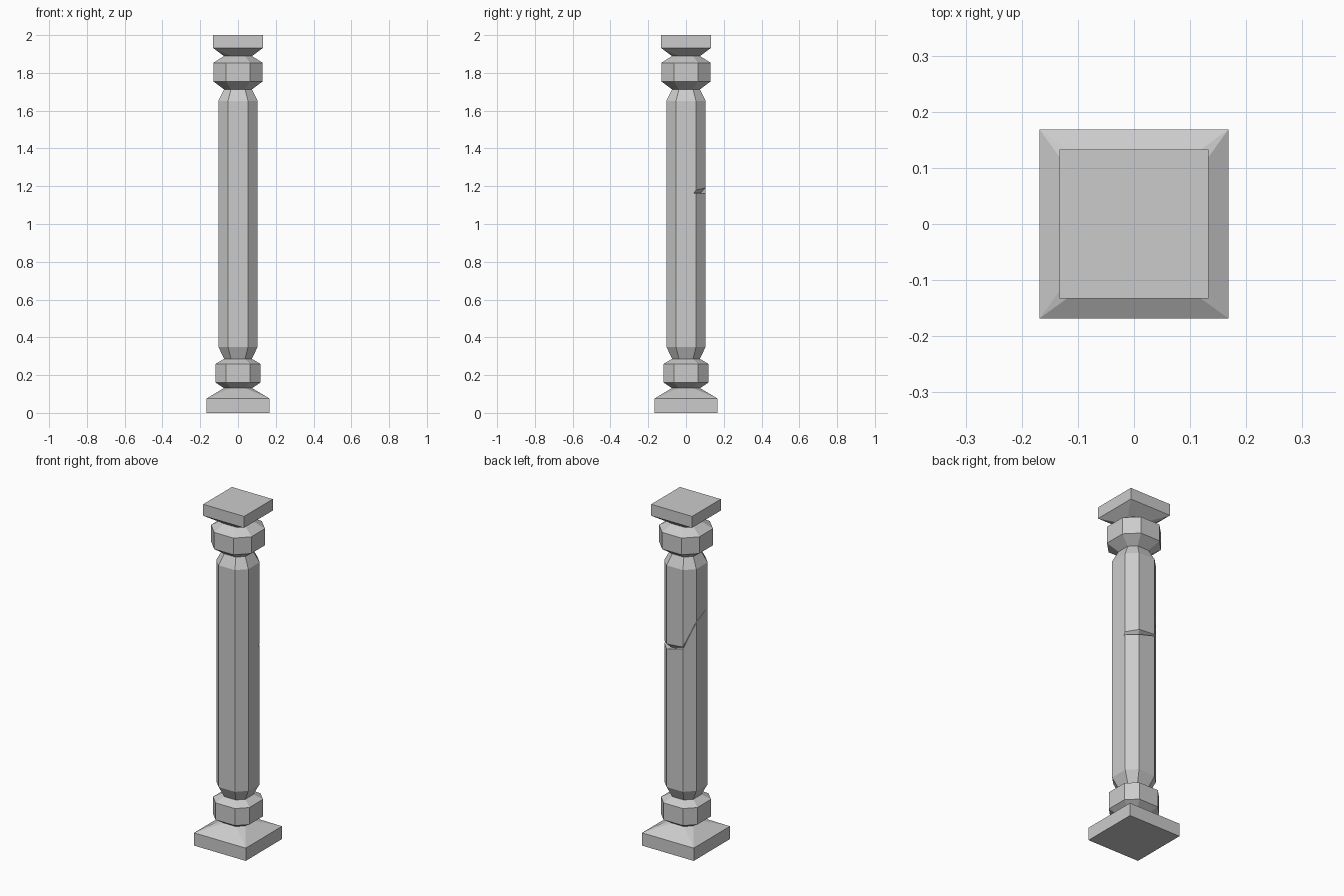
import bpy, bmesh

if "Cube" in bpy.data.objects:
    bpy.data.objects.remove(bpy.data.objects["Cube"])


def loft(name, rings):
    """Skin equal-length rings of points and cap both ends."""
    bm = bmesh.new()
    rows = [[bm.verts.new(p) for p in ring] for ring in rings]
    n = len(rows[0])
    for a, b in zip(rows, rows[1:]):
        for i in range(n):
            j = (i + 1) % n
            bm.faces.new((a[i], a[j], b[j], b[i]))
    bm.faces.new(rows[0][::-1])
    bm.faces.new(rows[-1])
    bmesh.ops.remove_doubles(bm, verts=bm.verts, dist=1e-5)
    mesh = bpy.data.meshes.new(name)
    bm.to_mesh(mesh)
    bm.free()
    obj = bpy.data.objects.new(name, mesh)
    bpy.context.collection.objects.link(obj)
    return obj


def section(h, c, z):
    """Chamfered square of half width h and half flat c (c == h is a square)."""
    return [(h, -c, z), (h, c, z), (c, h, z), (-c, h, z),
            (-h, c, z), (-h, -c, z), (-c, -h, z), (c, -h, z)]


def column_part(name, profile):
    return loft(name, [section(*p) for p in profile])


# Base plinth, square blending into an octagonal neck
column_part("base_plinth", [(.168, .168, 0), (.168, .168, .075), (.073, .037, .132)])

# Lower and upper collars
column_part("lower_collar", [(.073, .037, .130), (.118, .063, .160),
                             (.118, .063, .260), (.073, .037, .287)])
column_part("upper_collar", [(.073, .037, 1.712), (.131, .063, 1.755),
                             (.131, .063, 1.853), (.073, .037, 1.890)])

# Shaft with a crack: per corner its height, opening and inner depth factor
crack = [(1.14, 0, 1), (1.172, .016, .92), (1.176, .030, .72), (1.195, .010, .85),
         (1.340, .006, .93), (1.390, 0, 1), (1.30, 0, 1), (1.20, 0, 1)]


def crack_ring(side, sunk):
    ring = []
    for (x, y, _), (z, gap, depth) in zip(section(.104, .053, 0), crack):
        k = depth if sunk else 1
        ring.append((x * k, y * k, z + side * gap / 2))
    return ring


# End the crack just past the corner of the right side, not across the whole face
def with_tip(ring, z=None):
    a, b = ring[0], ring[1]
    t = .87
    tip = [p + (q - p) * t for p, q in zip(a, b)]
    if z is not None:
        tip = [.104, .040, z]
    return [a, tuple(tip)] + ring[1:]


loft("shaft", [with_tip(r, z) for r, z in [
    (section(.073, .037, .285), None),
    (section(.104, .053, .350), None),
    (crack_ring(-1, False), 1.16),
    (crack_ring(-1, True), 1.16),
    (crack_ring(1, False), 1.16),
    (section(.104, .053, 1.652), None),
    (section(.073, .037, 1.714), None)]])

# Square capital
column_part("capital", [(.073, .037, 1.888), (.133, .133, 1.933), (.133, .133, 2.0)])
